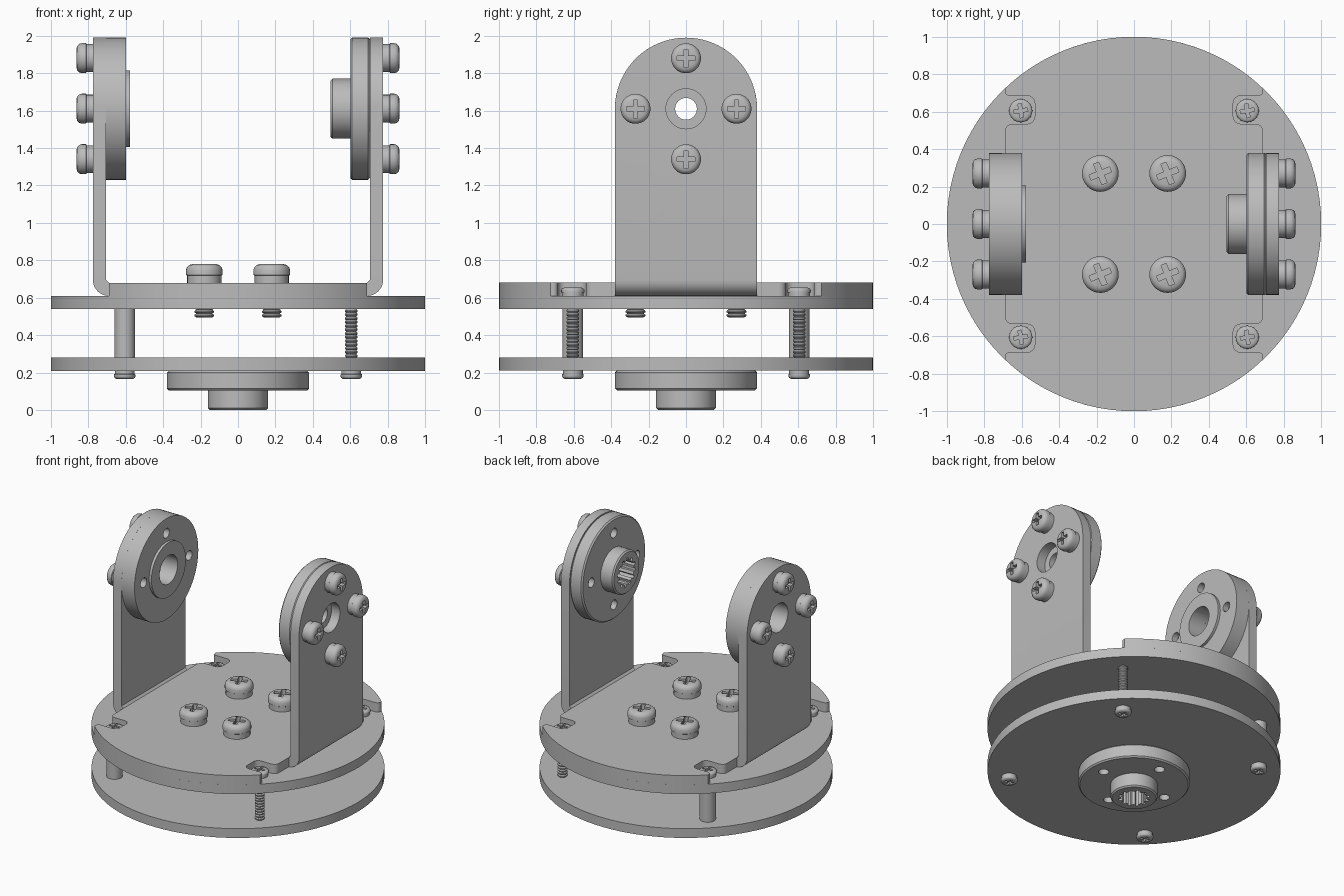
import bpy, bmesh
from math import sin, cos, radians, acos, degrees
from mathutils import Vector, Matrix

if "Cube" in bpy.data.objects:
    bpy.data.objects.remove(bpy.data.objects["Cube"], do_unlink=True)

GREY = (0.5, 0.5, 0.5, 1)
metal = bpy.data.materials.new("grey metal")
metal.diffuse_color = GREY
metal.use_nodes = True
metal.node_tree.nodes["Principled BSDF"].inputs["Base Color"].default_value = GREY
parts = []


def add(name, mesh):
    ob = bpy.data.objects.new(name, mesh)
    bpy.context.collection.objects.link(ob)
    parts.append(ob)
    return ob


def finish(name, bm):
    bmesh.ops.remove_doubles(bm, verts=bm.verts, dist=1e-5)
    bmesh.ops.recalc_face_normals(bm, faces=bm.faces)
    mesh = bpy.data.meshes.new(name)
    bm.to_mesh(mesh)
    bm.free()
    return add(name, mesh)


def place(ob, loc, direction=(0, 0, 1), scale=(1, 1, 1), turn=0):
    """Point the local z axis of a part along a direction."""
    rot = Vector(direction).to_track_quat('Z', 'Y').to_matrix().to_4x4()
    ob.matrix_world = (Matrix.Translation(loc) @ rot @ Matrix.Rotation(radians(turn), 4, 'Z')
                       @ Matrix.Diagonal((*scale, 1)))
    return ob


def revolve(name, profile, sides=64, closed=False):
    """Spin (radius, height) points round z; closed profiles make rings."""
    bm = bmesh.new()
    rings = [[bm.verts.new((r * cos(radians(360 * i / sides)), r * sin(radians(360 * i / sides)), z))
              for i in range(sides)] for r, z in profile]
    pairs = list(zip(rings, rings[1:]))
    if closed:
        pairs.append((rings[-1], rings[0]))
    else:
        bm.faces.new(rings[0])
        bm.faces.new(rings[-1])
    for a, b in pairs:
        for i in range(sides):
            j = (i + 1) % sides
            bm.faces.new((a[i], a[j], b[j], b[i]))
    return finish(name, bm)


def prism(name, outline, start, end, axis='Z'):
    """Extrude a flat outline along one axis."""
    order = {'Z': lambda u, v, w: (u, v, w), 'Y': lambda u, v, w: (u, w, v),
             'X': lambda u, v, w: (w, u, v)}[axis]
    bm = bmesh.new()
    face = bm.faces.new([bm.verts.new(order(u, v, start)) for u, v in outline])
    moved = bmesh.ops.extrude_face_region(bm, geom=[face])['geom']
    bmesh.ops.translate(bm, vec=order(0, 0, end - start),
                        verts=[g for g in moved if isinstance(g, bmesh.types.BMVert)])
    return finish(name, bm)


def arc(cx, cy, r, start, end, steps=8):
    angles = [radians(start + (end - start) * i / steps) for i in range(steps + 1)]
    return [(cx + r * cos(a), cy + r * sin(a)) for a in angles]


def circle(cx, cy, r, sides=32):
    return arc(cx, cy, r, 0, 360, sides)[:-1]


def carve(ob, cutters, operation='DIFFERENCE'):
    """Apply boolean cutters and drop them."""
    for cutter in cutters:
        cutter.hide_render = True
        mod = ob.modifiers.new("carve", 'BOOLEAN')
        mod.operation, mod.solver, mod.object = operation, 'EXACT', cutter
    bpy.context.view_layer.update()
    result = bpy.data.meshes.new_from_object(ob.evaluated_get(bpy.context.evaluated_depsgraph_get()))
    ob.modifiers.clear()
    ob.data = result
    for cutter in cutters:
        parts.remove(cutter)
        bpy.data.objects.remove(cutter, do_unlink=True)
    return ob


def bolt_holes(depth):
    return [prism("hole_cutter", circle(0.27 * x, 0.27 * y, 0.036, 20), -0.05, depth)
            for x, y in ((1, 0), (-1, 0), (0, 1), (0, -1))]


def thread(name, r, length, pitch=0.02):
    n = round(length / pitch)
    step = length / n
    profile = [(r * 0.8, 0)]
    for i in range(n):
        profile += [(r, (i + 0.35) * step), (r, (i + 0.65) * step), (r * 0.8, (i + 1) * step)]
    return revolve(name, profile, 20)


# Shared screw head, one unit in radius and height, with a cross recess
head = revolve("screw_head", [(0.93, 0), (0.93, 0.38), (1, 0.42), (1, 0.68), (0.95, 0.83),
                              (0.82, 0.95), (0.62, 1)], 32)
a, b = 0.6, 0.15
cross = [(a, -b), (a, b), (b, b), (b, a), (-b, a), (-b, b),
         (-a, b), (-a, -b), (-b, -b), (-b, -a), (b, -a), (b, -b)]
carve(head, [prism("cross_cutter", cross, 0.6, 1.2)])
head_mesh = head.data
parts.remove(head)
bpy.data.objects.remove(head, do_unlink=True)


def screw(name, loc, direction, r, h, turn=0):
    place(add(name + "_head", head_mesh), loc, direction, (r, r, h), turn)


# Round plates
for name, z in (("lower_plate", 0.21), ("upper_plate", 0.54)):
    revolve(name, [(1, z), (1, z + 0.07)], 96)

# Bracket base: trimmed disc with four screw notches
quarter = ([(0.69, 0)] + arc(0.65, 0.495, 0.04, 0, 90) + arc(0.57, 0.575, 0.04, 270, 180)
           + arc(0.57, 0.645, 0.04, 180, 90) + arc(0.665, 0.71, 0.025, 270, 360)
           + arc(0, 0, 1, degrees(acos(0.69)), 90, 12))
half = quarter + [(-x, y) for x, y in quarter[-2::-1]]
prism("bracket_base", half + [(x, -y) for x, y in half[-2:0:-1]], 0.61, 0.68)

# Upright arms with a rounded bend, arched top and centre hole
HUB_Z, WALL_IN, WALL_OUT = 1.61, 0.705, 0.775
arch = [(-0.38, 0.5), (0.38, 0.5)] + arc(0, HUB_Z, 0.38, 0, 180, 40)
side_profile = ([(0.68, 0.61)] + arc(0.69, 0.695, 0.085, 270, 360)
                + [(WALL_OUT, 2.1), (WALL_IN, 2.1), (WALL_IN, 0.695), (0.69, 0.68), (0.68, 0.68)])
for side, s in (("left", 1), ("right", -1)):
    arm = prism(side + "_arm", [(s * x, z) for x, z in side_profile], -0.5, 0.5, 'Y')
    carve(arm, [prism("arch_cutter", arch, -1, 1, 'X')], 'INTERSECT')
    carve(arm, [prism("hole_cutter", circle(0, HUB_Z, 0.107, 40), -1, 1, 'X')])
    # Four screws through each arm into its hub
    for y, z in ((0.27, 0), (-0.27, 0), (0, 0.27), (0, -0.27)):
        spot = Vector((s * WALL_OUT, y, HUB_Z + z))
        screw(side + "_arm_screw", spot, (s, 0, 0), 0.08, 0.088)
        place(thread(side + "_arm_screw_shaft", 0.03, 0.14), spot, (-s, 0, 0))

# Splined hub, used on the left arm and below the lower plate
hub = revolve("left_splined_hub", [
    (0.058, 0), (0.37, 0), (0.38, 0.01), (0.38, 0.095), (0.37, 0.105), (0.16, 0.105),
    (0.16, 0.2), (0.15, 0.21), (0.088, 0.21), (0.088, 0.05), (0.058, 0.05)], closed=True)
teeth = 24
spline = [p for i in range(teeth) for p in arc(
    0, 0, 0.108 if i % 2 else 0.08, 360 * i / teeth + 2, 360 * (i + 1) / teeth - 2, 1)]
carve(hub, [prism("spline_cutter", spline, 0.06, 0.3)] + bolt_holes(0.2))
place(add("bottom_splined_hub", hub.data), (0, 0, 0.21), (0, 0, -1))
place(hub, (WALL_IN, 0, HUB_Z), (-1, 0, 0))

# Plain bearing hub on the right arm
bearing = revolve("right_bearing_hub", [
    (0.107, 0), (0.38, 0), (0.38, 0.108), (0.205, 0.108), (0.205, 0.127), (0.107, 0.127)],
    closed=True)
carve(bearing, bolt_holes(0.2))
place(bearing, (-WALL_IN, 0, HUB_Z), (1, 0, 0))

# Screws clamping the bracket base to the upper plate
for x in (-0.18, 0.18):
    for y in (-0.27, 0.27):
        screw("base_screw", (x, y, 0.68), (0, 0, 1), 0.098, 0.1, 22)
        place(thread("base_screw_shaft", 0.053, 0.185), (x, y, 0.68), (0, 0, -1))

# Corner posts: smooth spacers on one side, bare threads on the other
for x in (-0.605, 0.605):
    for y in (-0.605, 0.605):
        screw("post_top_screw", (x, y, 0.61), (0, 0, 1), 0.062, 0.045, 10)
        screw("post_bottom_screw", (x, y, 0.21), (0, 0, -1), 0.057, 0.045, 10)
        if x < 0:
            place(revolve("spacer_post", [(0.055, 0), (0.055, 0.26)], 32), (x, y, 0.28))
        else:
            place(thread("threaded_post", 0.034, 0.26), (x, y, 0.28))

# Shared colour and smooth curved faces with crisp edges
for mesh in {ob.data for ob in parts}:
    mesh.materials.clear()
    mesh.materials.append(metal)
    mesh.shade_smooth()
    mesh.set_sharp_from_angle(angle=radians(30))
